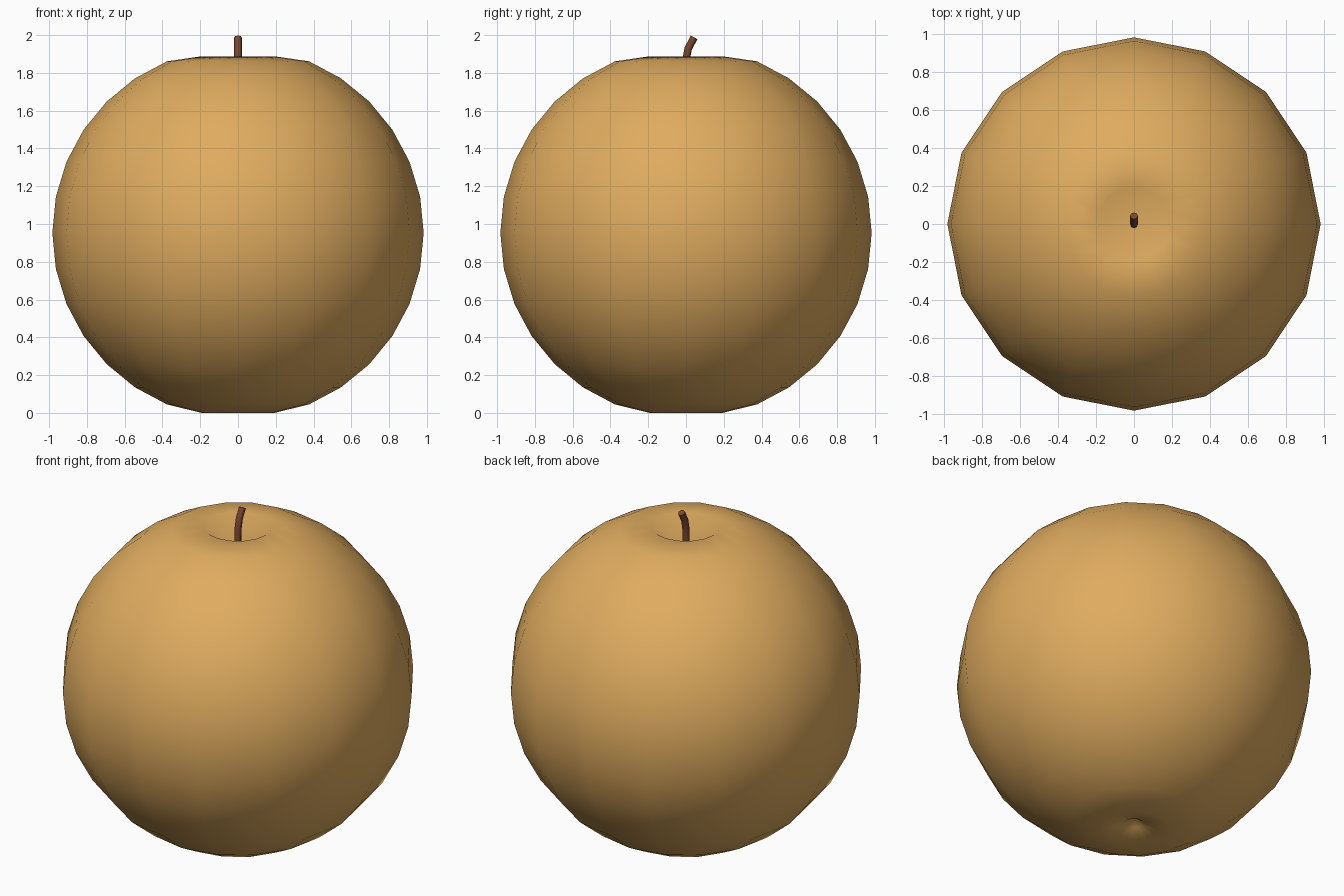
import bpy, bmesh, math
from mathutils import Vector

if "Cube" in bpy.data.objects:
    bpy.data.objects.remove(bpy.data.objects["Cube"])


def material(name, col):
    m = bpy.data.materials.new(name)
    m.diffuse_color = (*col, 1)
    m.use_nodes = True
    m.node_tree.nodes["Principled BSDF"].inputs["Base Color"].default_value = m.diffuse_color
    return m


def loft(name, rings, mat, pole_start=None, pole_end=None):
    """Skin a list of equal-length rings; close each end with a pole or a cap."""
    bm = bmesh.new()
    loops = [[bm.verts.new(p) for p in ring] for ring in rings]
    n = len(loops[0])
    for a, b in zip(loops, loops[1:]):
        for i in range(n):
            j = (i + 1) % n
            bm.faces.new((a[i], a[j], b[j], b[i]))
    for loop, pole in ((loops[0], pole_start), (loops[-1], pole_end)):
        if pole is None:
            bm.faces.new(loop)
        else:
            p = bm.verts.new(pole)
            for i in range(n):
                bm.faces.new((loop[i], loop[(i + 1) % n], p))
    bmesh.ops.recalc_face_normals(bm, faces=bm.faces[:])
    me = bpy.data.meshes.new(name)
    bm.to_mesh(me)
    bm.free()
    me.materials.append(mat)
    ob = bpy.data.objects.new(name, me)
    bpy.context.collection.objects.link(ob)
    return ob


def ring(r, z, n):
    return [(r * math.cos(2 * math.pi * i / n), r * math.sin(2 * math.pi * i / n), z)
            for i in range(n)]


# fruit body: 16 x 16 sphere with flattened, dimpled poles
R, CZ = 0.983, 0.953
profile = [(0.05, 0.035)]
for k in range(1, 16):
    t = math.pi * k / 16
    z = CZ - R * math.cos(t)
    z = min(max(z, 0.0), 1.888)
    profile.append((R * math.sin(t), z))
fruit = loft("fruit_body", [ring(r, z, 16) for r, z in profile],
             material("skin", (0.74, 0.41, 0.115)), (0, 0, 0.08), (0, 0, 1.765))
fruit.data.shade_smooth()

# stem: thin bent tube rising from the top dimple
path = [Vector(p) for p in ((0, -0.002, 1.755), (0, 0.0, 1.87), (0, 0.012, 1.93), (0, 0.043, 1.988))]
stem_rings = []
for i, p in enumerate(path):
    d = (path[min(i + 1, 3)] - path[max(i - 1, 0)]).normalized()
    u = Vector((1, 0, 0))
    v = d.cross(u)
    stem_rings.append([p + 0.02 * (u * math.cos(a) + v * math.sin(a))
                       for a in (2 * math.pi * s / 8 for s in range(8))])
stem = loft("stem", stem_rings, material("bark", (0.2, 0.062, 0.028)))
bpy.ops.object.select_all(action='DESELECT')
stem.select_set(True)
bpy.context.view_layer.objects.active = stem
bpy.ops.object.shade_smooth_by_angle(angle=math.radians(50))
